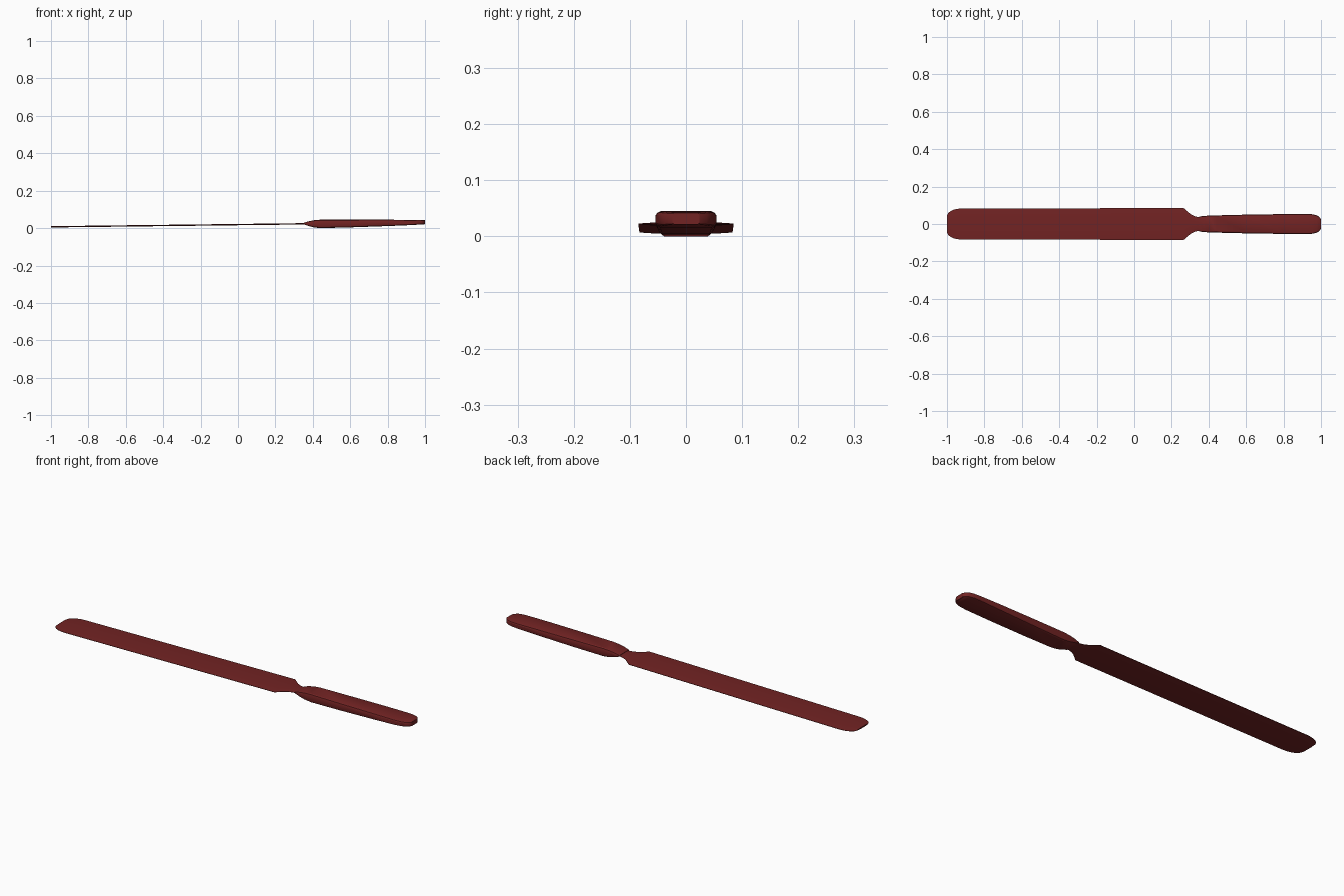
import bpy
import bmesh

cube = bpy.data.objects.get("Cube")
if cube:
    bpy.data.objects.remove(cube, do_unlink=True)

# Single dark red material
red = bpy.data.materials.new("dark_red")
red.use_nodes = True
colour = (0.17, 0.017, 0.017, 1)
red.diffuse_color = colour
red.node_tree.nodes["Principled BSDF"].inputs["Base Color"].default_value = colour


def loft(name, stations, section, angle):
    """Skin cross-sections along x; a station is (x, half width, bottom, top)."""
    bm = bmesh.new()
    rings = []
    for x, w, lo, hi in stations:
        mid, half = (lo + hi) / 2, (hi - lo) / 2
        rings.append([bm.verts.new((x, w * y, mid + half * z)) for y, z in section])
    n = len(section)
    for a, b in zip(rings, rings[1:]):
        for i in range(n):
            j = (i + 1) % n
            bm.faces.new((a[i], a[j], b[j], b[i]))
    bm.faces.new(rings[0])
    bm.faces.new(rings[-1])
    bmesh.ops.recalc_face_normals(bm, faces=bm.faces)
    mesh = bpy.data.meshes.new(name)
    bm.to_mesh(mesh)
    bm.free()
    mesh.materials.append(red)
    obj = bpy.data.objects.new(name, mesh)
    bpy.context.collection.objects.link(obj)
    bpy.ops.object.select_all(action="DESELECT")
    obj.select_set(True)
    bpy.context.view_layer.objects.active = obj
    bpy.ops.object.shade_smooth_by_angle(angle=angle)
    return obj


def mirrored(quarter):
    """Complete a closed section from its +y, +z quarter, ordered edge to crown."""
    top = quarter + [(-y, z) for y, z in reversed(quarter) if y > 0]
    return top + [(-y, -z) for y, z in top]


# Blade: thin lens section, rising gently from the rounded tip to the neck
outline = [(-1, 0.045), (-0.994, 0.058), (-0.982, 0.068), (-0.965, 0.076),
           (-0.945, 0.081), (-0.92, 0.083), (-0.3, 0.084), (0.265, 0.085),
           (0.285, 0.068), (0.305, 0.052), (0.325, 0.042), (0.345, 0.037),
           (0.42, 0.035)]
blade = []
for x, w in outline:
    centre = 0.007 + 0.016 * (x + 1) / 1.35
    blade.append((x, w, centre - 0.0035, centre + 0.0035))
loft("blade", blade, mirrored([(1, 0.25), (0.75, 0.65), (0.4, 0.92), (0, 1)]), 0.6)

# Handle: chamfered grip, pointed at the neck and tapering to a rounded end
handle = [(0.35, 0.04, 0.021, 0.028), (0.375, 0.043, 0.012, 0.036),
          (0.405, 0.045, 0.004, 0.042), (0.44, 0.046, 0, 0.045),
          (0.6, 0.05, 0.004, 0.045), (0.8, 0.053, 0.011, 0.045),
          (0.92, 0.054, 0.016, 0.044), (0.955, 0.052, 0.018, 0.044),
          (0.978, 0.046, 0.019, 0.044), (0.992, 0.037, 0.02, 0.043),
          (1, 0.024, 0.021, 0.042)]
loft("handle", handle, mirrored([(1, 0.55), (0.95, 0.85), (0.84, 1)]), 0.5)
